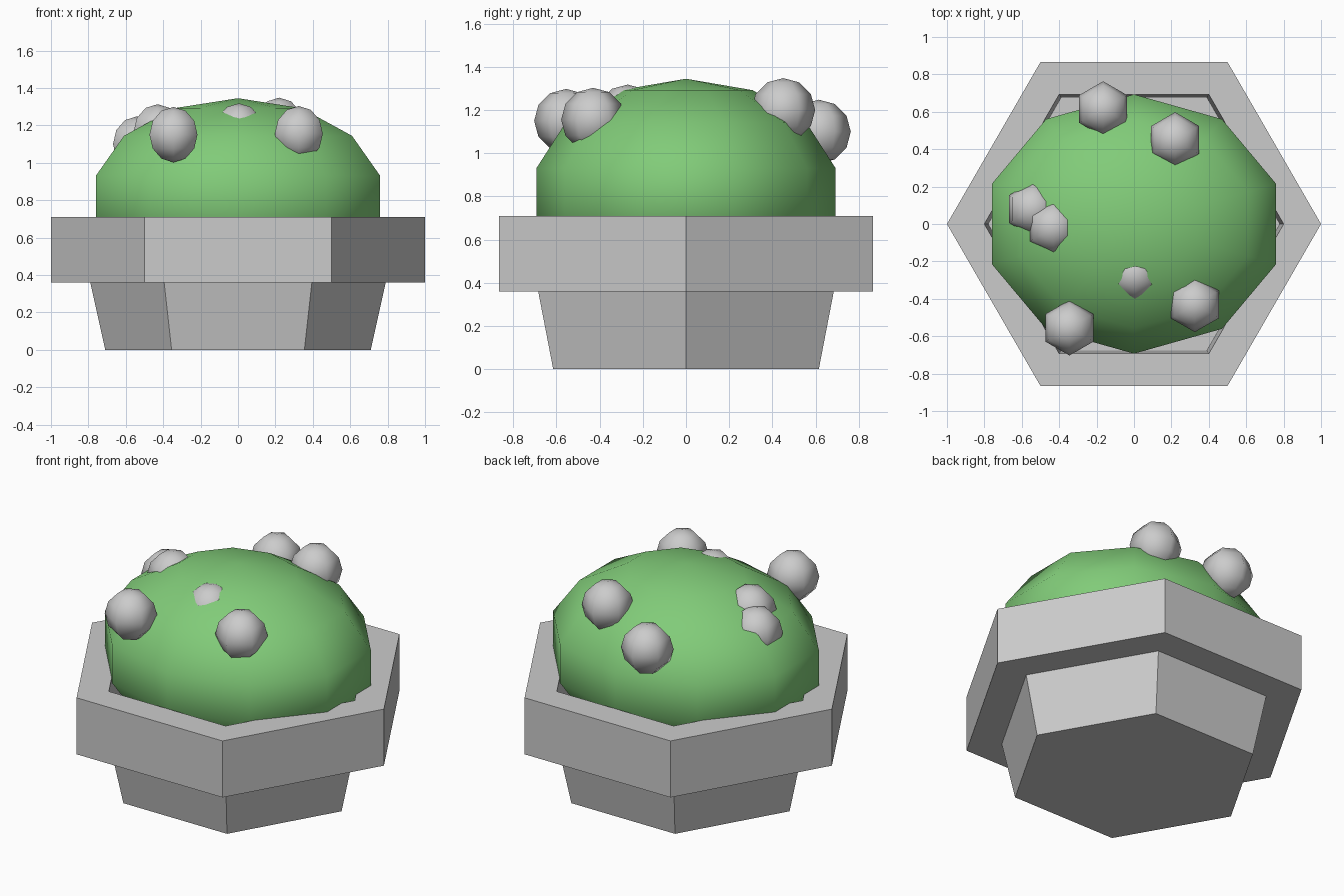
import bpy, bmesh
from math import cos, sin, pi

if "Cube" in bpy.data.objects:
    bpy.data.objects.remove(bpy.data.objects["Cube"])


def add_object(name, bm):
    mesh = bpy.data.meshes.new(name)
    bm.to_mesh(mesh)
    bm.free()
    obj = bpy.data.objects.new(name, mesh)
    bpy.context.collection.objects.link(obj)
    return obj


def ball(name, segments, rings, location, scale):
    """Low-poly smooth-shaded sphere."""
    bpy.ops.mesh.primitive_uv_sphere_add(
        segments=segments, ring_count=rings, radius=1, location=location)
    obj = bpy.context.object
    obj.name = name
    obj.scale = scale
    bpy.ops.object.shade_smooth()
    return obj


# Hexagonal pot: (radius, z) profile from the base, around the rim, into the opening
profile = [(0.71, 0.0), (0.79, 0.36), (1.0, 0.36), (1.0, 0.71),
           (0.80, 0.71), (0.78, 0.36)]
bm = bmesh.new()
loops = [[bm.verts.new((r * cos(k * pi / 3), r * sin(k * pi / 3), z))
          for k in range(6)] for r, z in profile]
for low, high in zip(loops, loops[1:]):
    for k in range(6):
        n = (k + 1) % 6
        bm.faces.new((low[k], low[n], high[n], high[k]))
bm.faces.new(loops[0][::-1])
bm.faces.new(loops[-1])
add_object("pot", bm)

# Green cactus dome sitting in the opening
dome = ball("cactus_body", 10, 7, (0, 0, 0.811), (0.82, 0.711, 0.534))
green = bpy.data.materials.new("cactus_green")
green.diffuse_color = (0.22, 0.60, 0.19, 1)
green.use_nodes = True
green.node_tree.nodes["Principled BSDF"].inputs["Base Color"].default_value = green.diffuse_color
dome.data.materials.append(green)

# Small grey buds scattered over the dome
buds = [(-0.345, -0.555, 1.15), (0.325, -0.43, 1.155), (0.22, 0.45, 1.2),
        (-0.165, 0.615, 1.10), (-0.54, 0.08, 1.10), (-0.43, -0.02, 1.165),
        (0.005, -0.27, 1.17)]
for i, place in enumerate(buds):
    ball(f"bud_{i + 1}", 6, 6, place, (0.148,) * 3)
